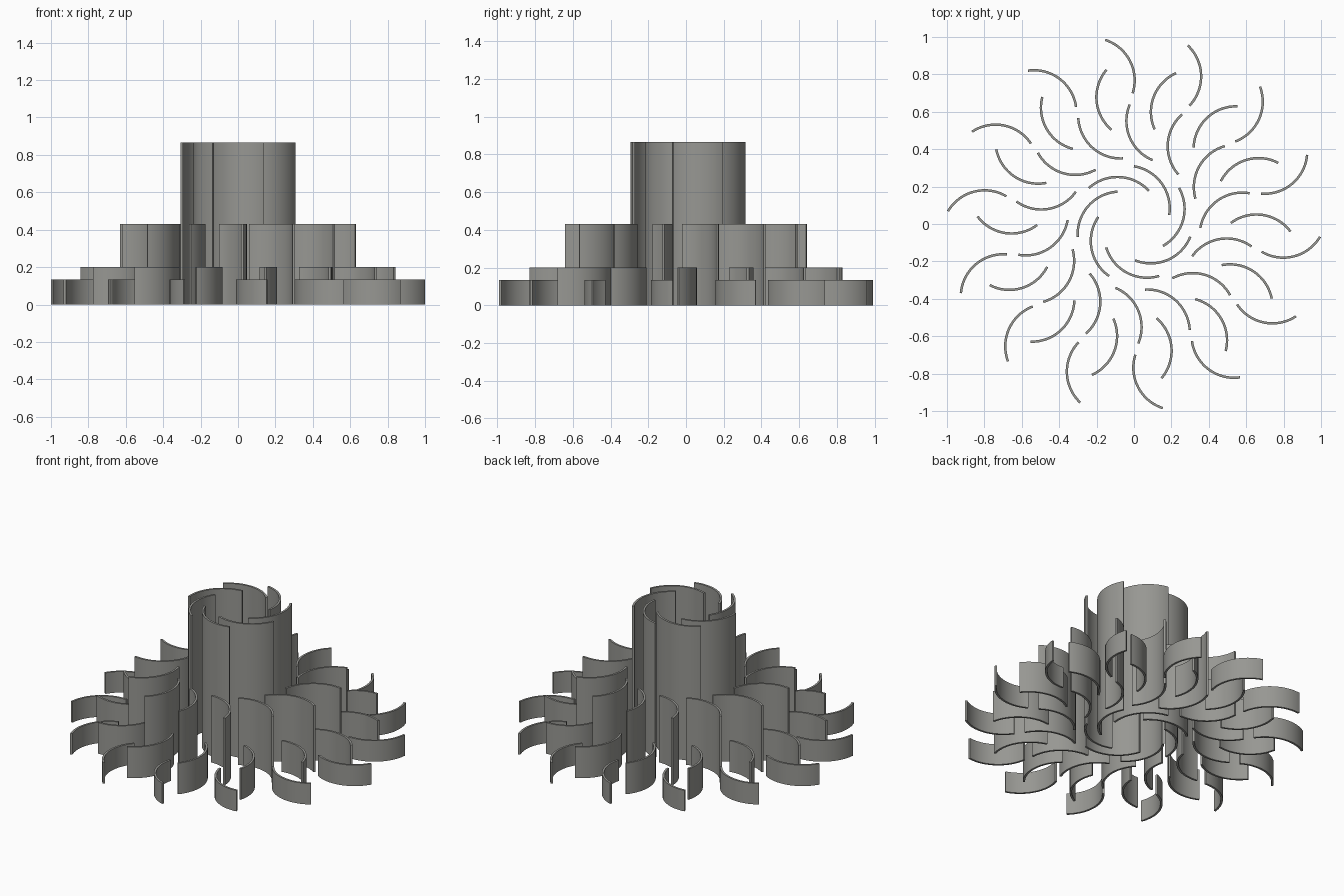
import bpy, bmesh, math

if "Cube" in bpy.data.objects:
    bpy.data.objects.remove(bpy.data.objects["Cube"])

# single warm grey material
grey = bpy.data.materials.new("warm_grey")
grey.diffuse_color = (0.31, 0.31, 0.29, 1)
grey.use_nodes = True
grey.node_tree.nodes["Principled BSDF"].inputs["Base Color"].default_value = grey.diffuse_color

R_OUT, R_IN, STEPS = 0.234, 0.221, 24   # curved blade wall radii


def blade_mesh(name, height, start, end):
    """Extruded quarter-ring wall around its own centre, angles in degrees."""
    bm = bmesh.new()
    angles = [math.radians(start + (end - start) * i / STEPS) for i in range(STEPS + 1)]
    cols = []
    for a in angles:
        cols.append([bm.verts.new((r * math.cos(a), r * math.sin(a), z))
                     for r, z in ((R_IN, 0), (R_OUT, 0), (R_OUT, height), (R_IN, height))])
    for a, b in zip(cols, cols[1:]):
        for k in range(4):
            n = (k + 1) % 4
            bm.faces.new((a[k], a[n], b[n], b[k]))
    bm.faces.new(cols[0])
    bm.faces.new(cols[-1][::-1])
    bmesh.ops.recalc_face_normals(bm, faces=bm.faces)
    me = bpy.data.meshes.new(name)
    bm.to_mesh(me)
    bm.free()
    me.materials.append(grey)
    return me


# name, count, height, centre radius, centre angle, blade start and end (relative to centre angle)
rings = [
    ("outer_blade", 14, 0.135, 0.80, 183.4, -124, -34),
    ("middle_blade", 14, 0.20, 0.678, 164.9, 52, 142),
    ("inner_blade", 14, 0.43, 0.582, 148.4, 86, 176),
    ("core_blade", 7, 0.865, 0.0915, 113.5, -122.5, -32.5),
]

for name, count, height, dist, phase, start, end in rings:
    me = blade_mesh(name, height, start, end)
    blades = []
    for i in range(count):
        a = math.radians(phase + 360 * i / count)
        ob = bpy.data.objects.new(f"{name}_{i + 1}", me)
        ob.location = (dist * math.cos(a), dist * math.sin(a), 0)
        ob.rotation_euler.z = a
        bpy.context.collection.objects.link(ob)
        blades.append(ob)
    # smooth walls with sharp rims (mesh data is shared by the ring)
    bpy.ops.object.select_all(action='DESELECT')
    blades[0].select_set(True)
    bpy.context.view_layer.objects.active = blades[0]
    bpy.ops.object.shade_smooth_by_angle(angle=math.radians(30))
